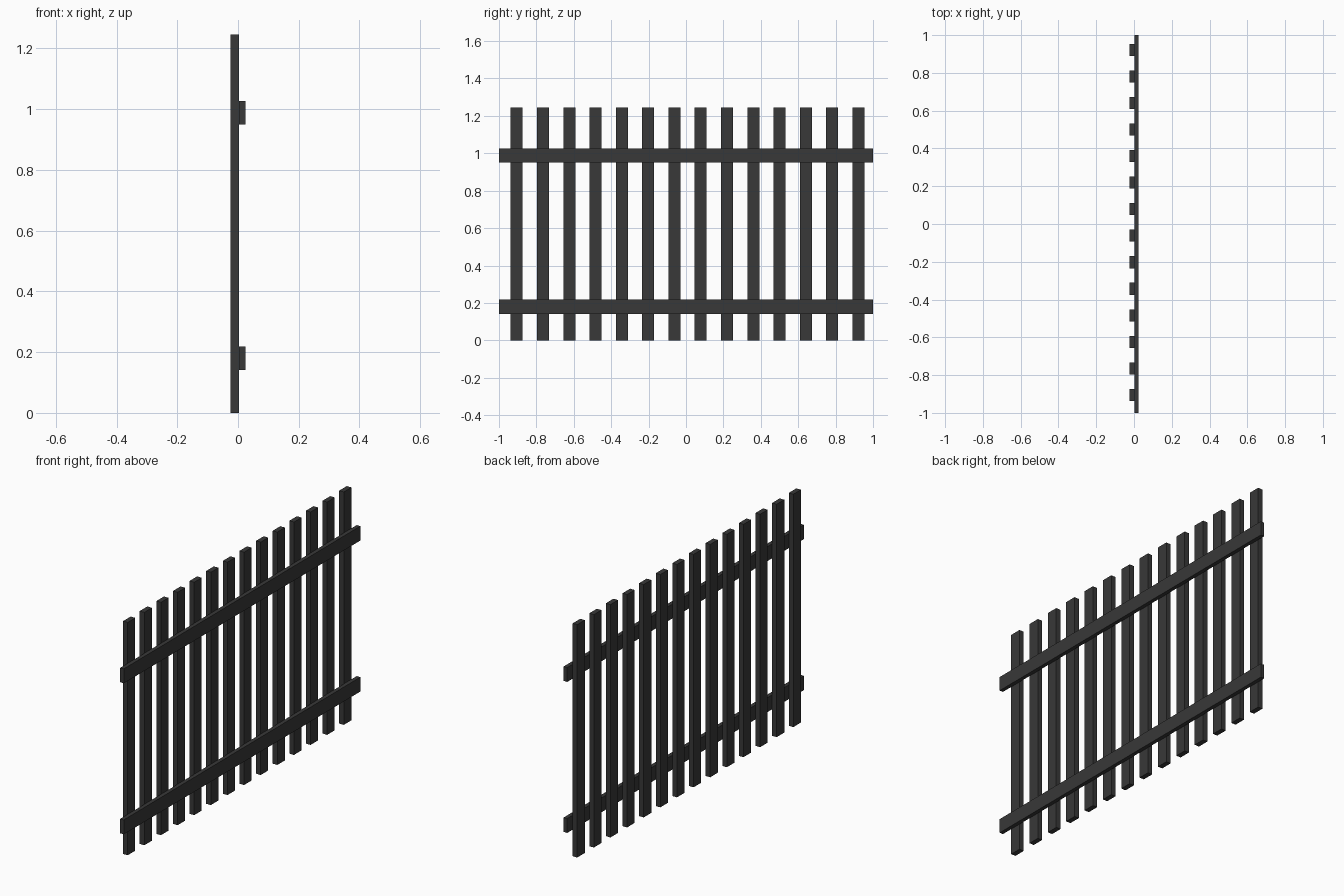
import bpy

if "Cube" in bpy.data.objects:
    bpy.data.objects.remove(bpy.data.objects["Cube"])

dark = bpy.data.materials.new("dark_paint")
dark.diffuse_color = (0.04, 0.04, 0.04, 1)
dark.use_nodes = True
dark.node_tree.nodes["Principled BSDF"].inputs["Base Color"].default_value = dark.diffuse_color


def box(name, x, y, z):
    """Box from (min, max) ranges along each axis."""
    ranges = (x, y, z)
    bpy.ops.mesh.primitive_cube_add(size=1)
    ob = bpy.context.object
    ob.name = name
    ob.location = [(a + b) / 2 for a, b in ranges]
    ob.scale = [b - a for a, b in ranges]
    bpy.ops.object.transform_apply(location=False, rotation=False, scale=True)
    ob.data.materials.append(dark)
    return ob


JOINT = 0.003          # plane where pickets meet rails
PICKETS = 14
FIRST, LAST = -0.905, 0.922
HALF_WIDTH = 0.032

# Vertical pickets
for i in range(PICKETS):
    y = FIRST + (LAST - FIRST) * i / (PICKETS - 1)
    box(f"picket_{i + 1}", (-0.024, JOINT),
        (y - HALF_WIDTH, y + HALF_WIDTH), (0, 1.246))

# Horizontal rails
for name, z in (("lower_rail", 0.142), ("upper_rail", 0.95)):
    box(name, (JOINT, 0.024), (-1, 1), (z, z + 0.077))
